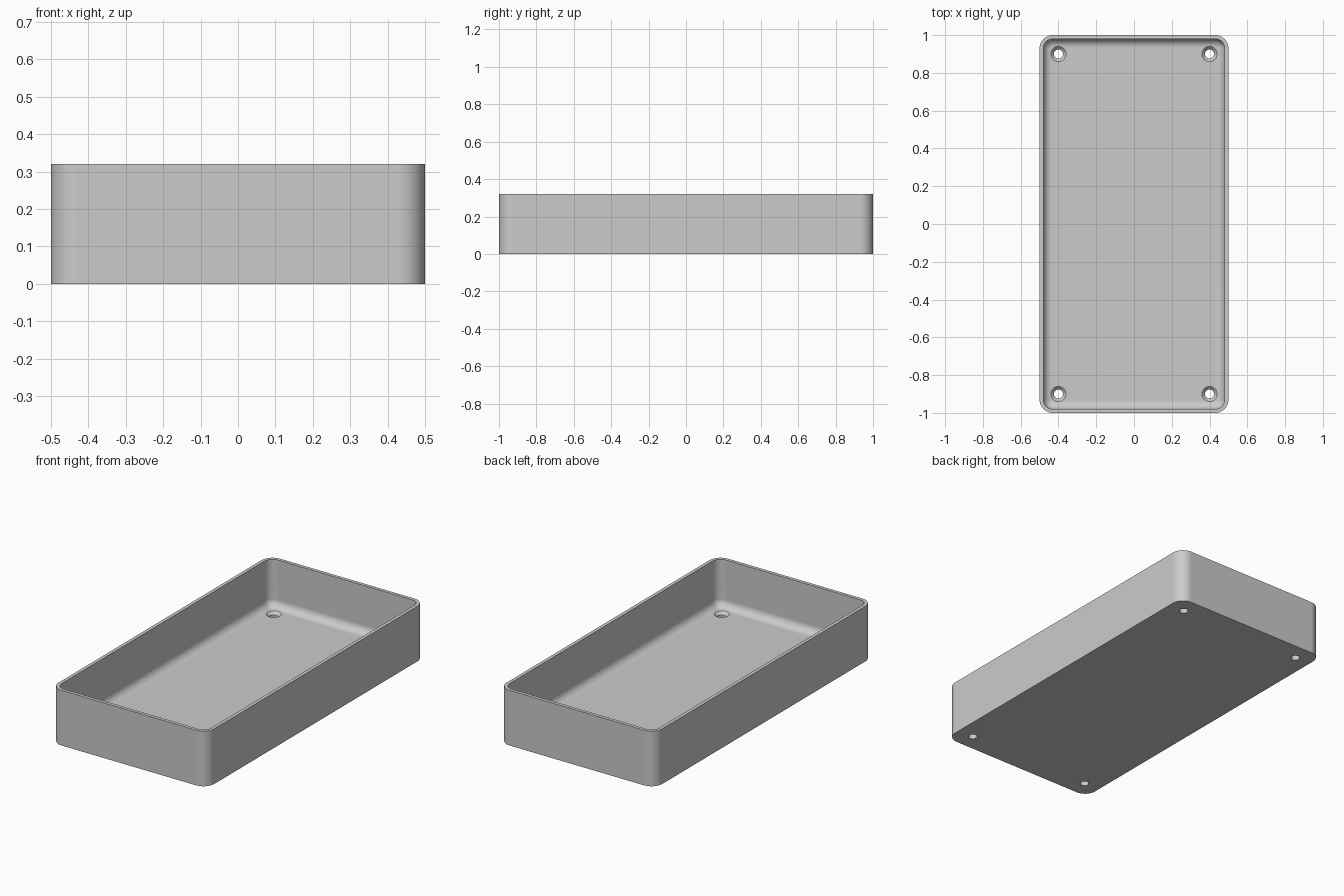
import bpy, bmesh
from math import sin, cos, pi, radians

if "Cube" in bpy.data.objects:
    bpy.data.objects.remove(bpy.data.objects["Cube"])

HALF_X, HALF_Y, HEIGHT = 0.5, 1.0, 0.32
CORNER, WALL, FLOOR, FILLET = 0.07, 0.02, 0.045, 0.045
HOLE_X, HOLE_Y, HOLE_R, SINK_R = 0.4, 0.9, 0.024, 0.04

grey = bpy.data.materials.new("plain grey")
grey.use_nodes = True
colour = (0.6, 0.6, 0.6, 1)
grey.diffuse_color = colour
grey.node_tree.nodes["Principled BSDF"].inputs["Base Color"].default_value = colour


def finish(name, bm):
    bmesh.ops.recalc_face_normals(bm, faces=bm.faces)
    mesh = bpy.data.meshes.new(name)
    bm.to_mesh(mesh)
    bm.free()
    obj = bpy.data.objects.new(name, mesh)
    bpy.context.collection.objects.link(obj)
    mesh.materials.append(grey)
    return obj


def rounded_ring(bm, inset, z, steps=10):
    """Rounded rectangle of vertices, inset from the outer wall."""
    r = CORNER - inset
    ring = []
    for corner, (sx, sy) in enumerate([(1, 1), (-1, 1), (-1, -1), (1, -1)]):
        for i in range(steps + 1):
            a = (corner + i / steps) * pi / 2
            ring.append(bm.verts.new((sx * (HALF_X - CORNER) + r * cos(a),
                                      sy * (HALF_Y - CORNER) + r * sin(a), z)))
    return ring


def round_ring(bm, x, y, r, z, sides=32):
    return [bm.verts.new((x + r * cos(2 * pi * i / sides),
                          y + r * sin(2 * pi * i / sides), z)) for i in range(sides)]


def loft(bm, rings):
    """Skin consecutive rings and cap both ends."""
    for a, b in zip(rings, rings[1:]):
        for i in range(len(a)):
            j = (i + 1) % len(a)
            bm.faces.new((a[i], a[j], b[j], b[i]))
    bm.faces.new(rings[0])
    bm.faces.new(rings[-1])


# Open tray: outer wall, flat rim, inner wall, filleted floor
bm = bmesh.new()
profile = [(0, 0), (0, HEIGHT), (WALL, HEIGHT)]
for i in range(9):
    a = i / 8 * pi / 2
    profile.append((WALL + FILLET * (1 - cos(a)), FLOOR + FILLET * (1 - sin(a))))
loft(bm, [rounded_ring(bm, inset, z) for inset, z in profile])
tray = finish("tray", bm)

# Countersunk screw holes in the four floor corners
bm = bmesh.new()
for sx in (-1, 1):
    for sy in (-1, 1):
        steps = [(HOLE_R, -0.05), (HOLE_R, FLOOR - 0.016), (SINK_R, FLOOR), (SINK_R, FLOOR + 0.06)]
        loft(bm, [round_ring(bm, sx * HOLE_X, sy * HOLE_Y, r, z) for r, z in steps])
cutter = finish("screw_hole_cutter", bm)
cutter.hide_render = True

holes = tray.modifiers.new("screw holes", "BOOLEAN")
holes.operation = "DIFFERENCE"
holes.solver = "EXACT"
holes.object = cutter
bpy.context.view_layer.objects.active = tray
tray.select_set(True)
bpy.ops.object.modifier_apply(modifier=holes.name)
bpy.data.objects.remove(cutter)

# Smooth corners and fillet, crisp rim and base
bpy.ops.object.shade_smooth_by_angle(angle=radians(30))
weighted = tray.modifiers.new("even shading", "WEIGHTED_NORMAL")
weighted.keep_sharp = True
